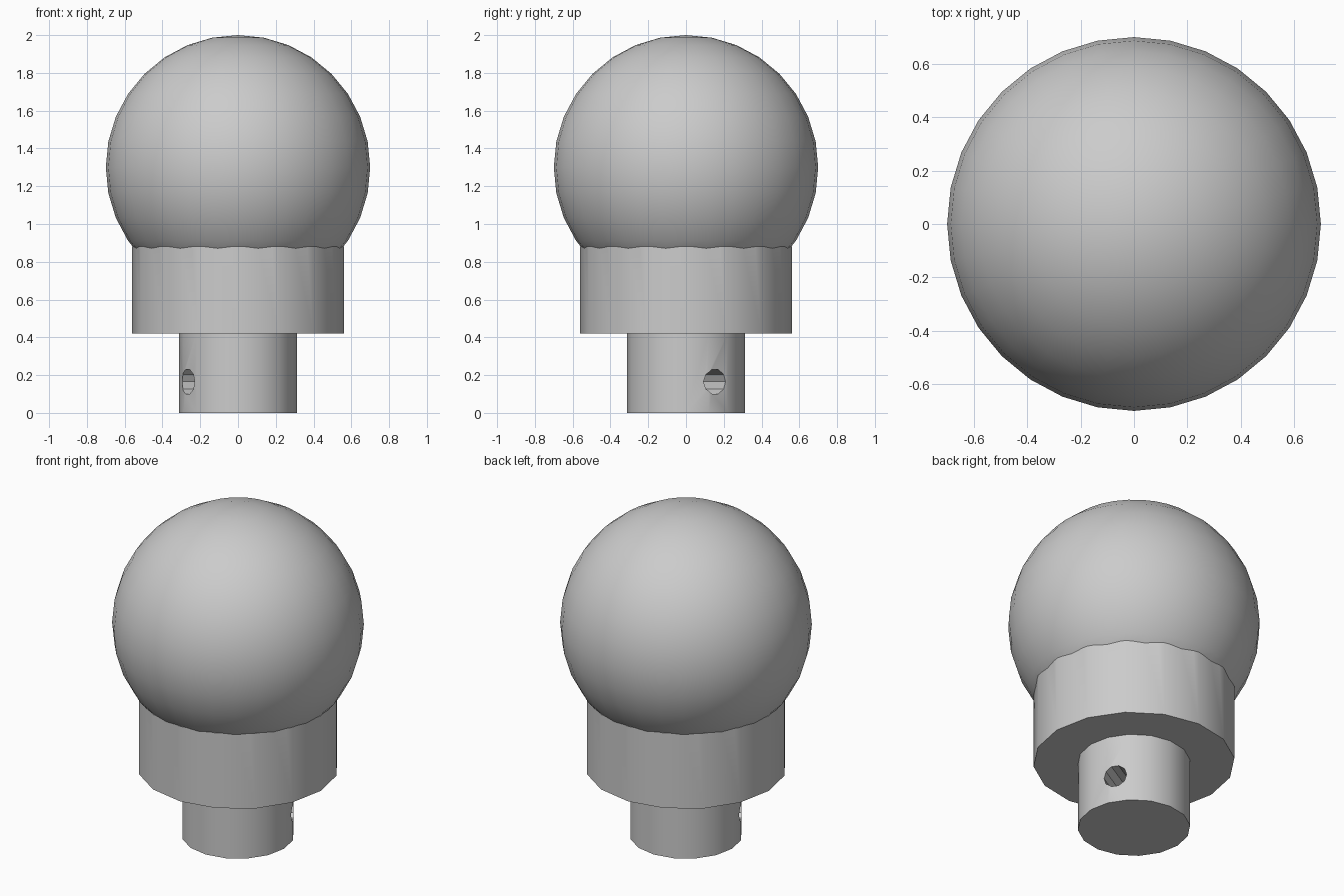
import bpy, math
from mathutils import Matrix

cube = bpy.data.objects.get("Cube")
if cube:
    bpy.data.objects.remove(cube, do_unlink=True)

BALL_Z, BALL_R = 1.30, 0.70
COLLAR_R, COLLAR_Z, COLLAR_TOP = 0.56, 0.42, 0.88
STEM_R = 0.313
HOLE_R, HOLE_Z, HOLE_ANGLE = 0.067, 0.165, math.radians(30)

grey = bpy.data.materials.new("plain grey")
grey.use_nodes = True
colour = (0.6, 0.6, 0.6, 1)
grey.diffuse_color = colour
grey.node_tree.nodes["Principled BSDF"].inputs["Base Color"].default_value = colour


def finish(name):
    obj = bpy.context.object
    obj.name = name
    obj.data.materials.append(grey)
    return obj


def cylinder(name, radius, bottom, top, sides=16):
    bpy.ops.mesh.primitive_cylinder_add(
        vertices=sides, radius=radius, depth=top - bottom,
        location=(0, 0, (bottom + top) / 2))
    return finish(name)


def boolean(obj, other, operation):
    mod = obj.modifiers.new(operation.title(), 'BOOLEAN')
    mod.object, mod.operation, mod.solver = other, operation, 'EXACT'
    bpy.context.view_layer.objects.active = obj
    bpy.ops.object.modifier_apply(modifier=mod.name)
    bpy.data.objects.remove(other, do_unlink=True)


def smooth(obj):
    bpy.ops.object.select_all(action='DESELECT')
    obj.select_set(True)
    bpy.context.view_layer.objects.active = obj
    bpy.ops.object.shade_smooth_by_angle(angle=math.radians(30))


# Round knob merged with the collar below it
bpy.ops.mesh.primitive_uv_sphere_add(segments=32, ring_count=16, radius=BALL_R,
                                     location=(0, 0, BALL_Z))
knob = finish("knob_and_collar")
boolean(knob, cylinder("collar", COLLAR_R, COLLAR_Z, COLLAR_TOP), 'UNION')

# Stem, joined to the underside of the collar
stem = cylinder("stem", STEM_R, 0, COLLAR_Z + 0.1)

# Cross hole drilled through the stem for a pin
drill = cylinder("pin_hole", HOLE_R, -1, 1, sides=10)
drill.matrix_world = (Matrix.Translation((0, 0, HOLE_Z))
                      @ Matrix.Rotation(HOLE_ANGLE, 4, 'Z')
                      @ Matrix.Rotation(math.pi / 2, 4, 'Y'))
boolean(stem, drill, 'DIFFERENCE')
boolean(knob, stem, 'UNION')
smooth(knob)
